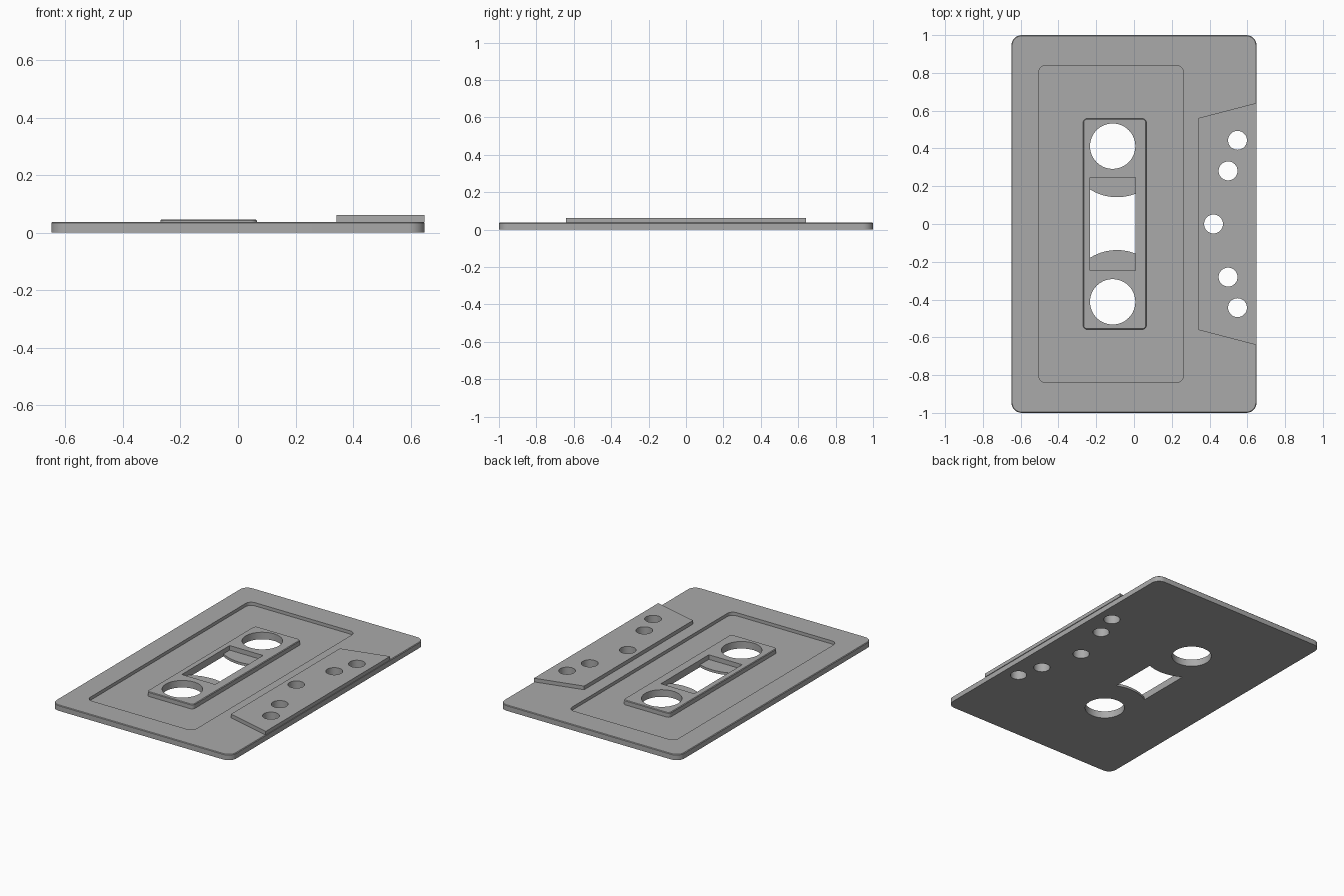
import bpy, bmesh
from math import sin, cos, pi, acos, atan2, sqrt

if "Cube" in bpy.data.objects:
    bpy.data.objects.remove(bpy.data.objects["Cube"])

grey = bpy.data.materials.new("Matte Grey")
grey.use_nodes = True
GREY = (0.4, 0.4, 0.4, 1)
grey.diffuse_color = GREY
grey.node_tree.nodes["Principled BSDF"].inputs["Base Color"].default_value = GREY


def arc(cx, cy, r, a0, a1, n):
    return [(cx + r * cos(a0 + (a1 - a0) * i / n), cy + r * sin(a0 + (a1 - a0) * i / n))
            for i in range(n + 1)]


def circle(cx, cy, r, n=48):
    return arc(cx, cy, r, 0, 2 * pi, n)[:-1]


def rounded(x0, x1, y, r, n=8):
    """Rectangle from x0 to x1 and -y to y with rounded corners."""
    pts = []
    for k, (cx, cy) in enumerate([(x1 - r, y - r), (x0 + r, y - r), (x0 + r, r - y), (x1 - r, r - y)]):
        pts += arc(cx, cy, r, k * pi / 2, (k + 1) * pi / 2, n)
    return pts


def plate(name, outlines, z0, z1, chamfer=0, is_rim=None):
    """Extrude nested outlines into a plate; inner outlines become holes."""
    curve = bpy.data.curves.new(name, "CURVE")
    curve.dimensions = "2D"
    curve.fill_mode = "BOTH"
    curve.extrude = (z1 - z0) / 2
    for pts in outlines:
        spline = curve.splines.new("POLY")
        spline.points.add(len(pts) - 1)
        for p, (x, y) in zip(spline.points, pts):
            p.co = (x, y, 0, 1)
        spline.use_cyclic_u = True
    obj = bpy.data.objects.new(name, curve)
    bpy.context.collection.objects.link(obj)
    bpy.ops.object.select_all(action="DESELECT")
    bpy.context.view_layer.objects.active = obj
    obj.select_set(True)
    bpy.ops.object.convert(target="MESH")
    obj = bpy.context.object
    obj.name = name
    # Weld caps to walls and soften the top rim
    bm = bmesh.new()
    bm.from_mesh(obj.data)
    bmesh.ops.translate(bm, verts=bm.verts, vec=(0, 0, (z0 + z1) / 2))
    bmesh.ops.remove_doubles(bm, verts=bm.verts, dist=1e-5)
    bmesh.ops.recalc_face_normals(bm, faces=bm.faces)
    if chamfer:
        rim = [e for e in bm.edges if len(e.link_faces) == 2 and e.calc_face_angle(0) > 0.5
               and all(v.co.z > z1 - 1e-4 and is_rim(v.co) for v in e.verts)]
        bmesh.ops.bevel(bm, geom=rim, offset=chamfer, segments=1, affect="EDGES")
    bm.to_mesh(obj.data)
    bm.free()
    obj.data.materials.clear()
    obj.data.materials.append(grey)
    bpy.ops.object.shade_smooth_by_angle(angle=0.6)
    return obj


# Main dimensions
HALF_X, FLOOR, FACE = 0.649, 0.016, 0.037
SLOT_L, SLOT_R, SLOT_Y = -0.233, 0.008, 0.247
REEL_X, REEL_Y = -0.113, 0.412

# Shared outlines
outer = rounded(-HALF_X, HALF_X, 1, 0.055)
reels = [circle(REEL_X, s * REEL_Y, 0.12, 64) for s in (1, -1)]
pins = [circle(0.421, 0, 0.05)]
pins += [circle(x, s * y, 0.05) for x, y in ((0.498, 0.281), (0.548, 0.443)) for s in (1, -1)]


def ledge_arc(cy, s):
    """Curved edge of the tape ledge, running between the two slot sides."""
    cx, r = -0.09, 0.268
    a, b = [atan2(-s * sqrt(r * r - (x - cx) ** 2), x - cx) for x in (SLOT_L, SLOT_R)]
    if s > 0:
        return arc(cx, cy, r, a, b, 16)
    return arc(cx, cy, r, b, a, 16)


opening = ledge_arc(0.41, 1) + ledge_arc(-0.406, -1)
slot = [(SLOT_L, -SLOT_Y), (SLOT_R, -SLOT_Y), (SLOT_R, SLOT_Y), (SLOT_L, SLOT_Y)]

# Back plate, which is also the floor of the label recess
plate("back_plate", [outer, opening] + reels + pins, 0, FLOOR)

# Raised frame around the label recess
plate("body_frame", [outer, rounded(-0.505, 0.262, 0.84, 0.04)] + pins, FLOOR, FACE, 0.004,
      lambda c: abs(c.x) > 0.6 or abs(c.y) > 0.9)

# Raised window surround with reel holes and slot
plate("window_surround", [rounded(-0.27, 0.066, 0.558, 0.022), slot] + reels, FLOOR, 0.046, 0.004,
      lambda c: c.x < -0.24 or c.x > 0.012 or abs(c.y) > 0.535)

# Thick trapezoid along the tape edge
trapezoid = [(0.342, -0.561), (HALF_X, -0.641), (HALF_X, 0.641), (0.342, 0.561)]
plate("head_block", [trapezoid] + pins, FACE, 0.061)
